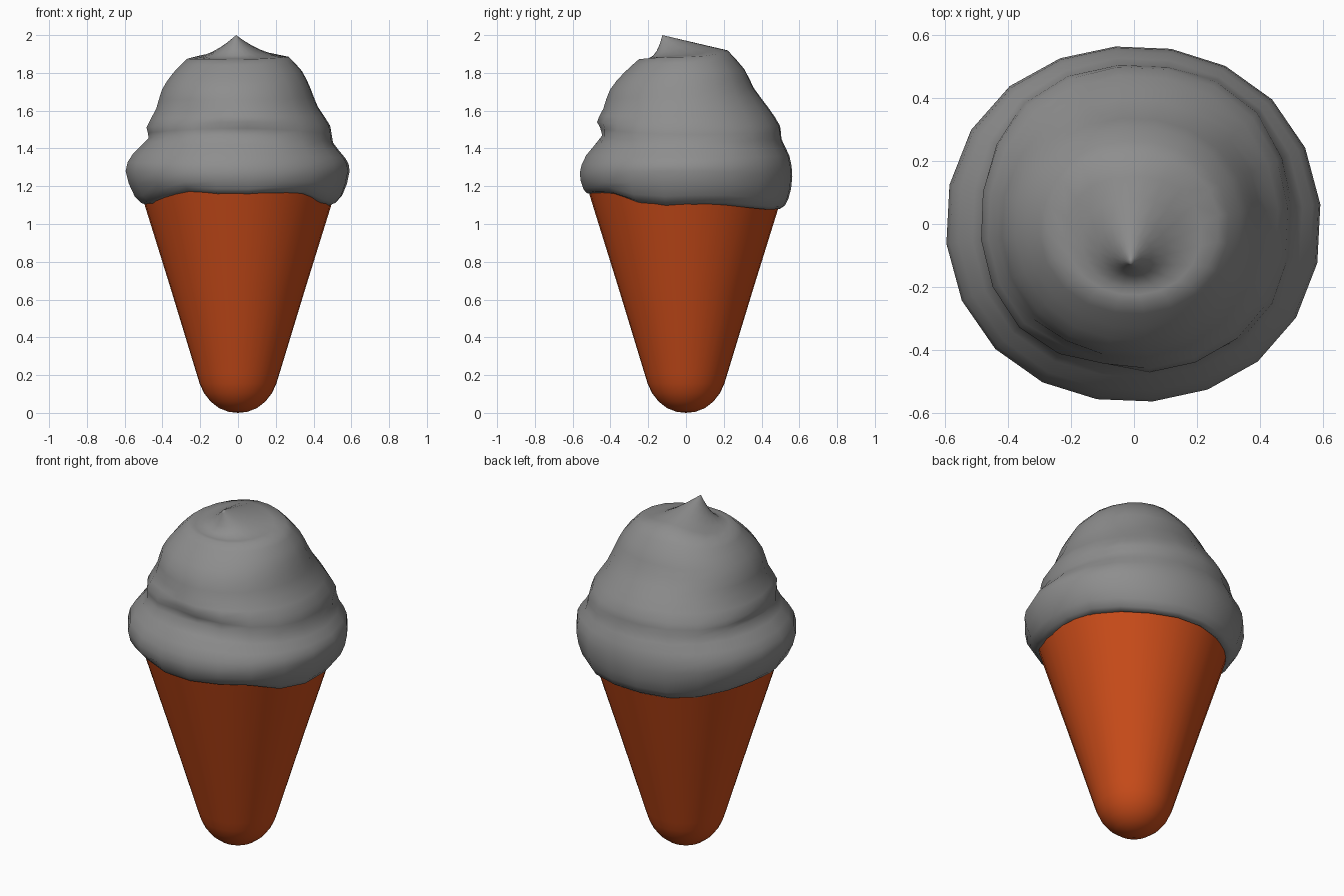
import bpy, bmesh, math
from mathutils import Vector

if "Cube" in bpy.data.objects:
    bpy.data.objects.remove(bpy.data.objects["Cube"])


def build(name, rings, color, end_low=None, end_high=None):
    """Skin a stack of vertex rings, optionally closing each end to a point."""
    bm = bmesh.new()
    loops = [[bm.verts.new(p) for p in ring] for ring in rings]
    n = len(rings[0])
    for a, b in zip(loops, loops[1:]):
        for i in range(n):
            j = (i + 1) % n
            bm.faces.new((a[i], a[j], b[j], b[i]))
    for loop, point in ((loops[0], end_low), (loops[-1], end_high)):
        if point is not None:
            c = bm.verts.new(point)
            for i in range(n):
                bm.faces.new((loop[i], loop[(i + 1) % n], c))
    bmesh.ops.recalc_face_normals(bm, faces=bm.faces)
    for f in bm.faces:
        f.smooth = True
    mesh = bpy.data.meshes.new(name)
    bm.to_mesh(mesh)
    bm.free()
    mat = bpy.data.materials.new(name + "_color")
    mat.diffuse_color = (*color, 1)
    mat.use_nodes = True
    mat.node_tree.nodes["Principled BSDF"].inputs["Base Color"].default_value = mat.diffuse_color
    mesh.materials.append(mat)
    obj = bpy.data.objects.new(name, mesh)
    bpy.context.collection.objects.link(obj)
    return obj


def refine(points):
    """Insert a Catmull-Rom midpoint between profile points."""
    out = []
    for i in range(len(points) - 1):
        p0, p1 = points[max(i - 1, 0)], points[i]
        p2, p3 = points[i + 1], points[min(i + 2, len(points) - 1)]
        out += [p1, (9 * (p1 + p2) - p0 - p3) / 16]
    return out + [points[-1]]


# Cone: lathed profile with a rounded foot
profile = [(.05, .006), (.1, .025), (.145, .06), (.18, .105), (.203, .155),
           (.22, .21), (.36, .67), (.497, 1.11), (.518, 1.18)]
rings = [[(r * math.cos(k * math.tau / 36), r * math.sin(k * math.tau / 36), z)
          for k in range(36)] for r, z in profile]
build("cone", rings, (0.59, 0.072, 0.01), end_low=(0, 0, 0))

# Cream: silhouette profiles (radius, height) facing right, back, left, front
SIDES = [
    [(.43, 1.14), (.49, 1.10), (.555, 1.15), (.594, 1.28), (.57, 1.35), (.505, 1.43),
     (.49, 1.52), (.425, 1.62), (.385, 1.72), (.34, 1.81), (.27, 1.885)],
    [(.43, 1.13), (.50, 1.075), (.545, 1.13), (.565, 1.25), (.55, 1.36), (.507, 1.45),
     (.50, 1.52), (.435, 1.62), (.36, 1.72), (.31, 1.82), (.22, 1.92)],
    [(.43, 1.14), (.48, 1.10), (.55, 1.15), (.598, 1.28), (.56, 1.37), (.475, 1.455),
     (.487, 1.51), (.435, 1.61), (.405, 1.71), (.345, 1.80), (.27, 1.875)],
    [(.45, 1.20), (.51, 1.165), (.545, 1.19), (.565, 1.27), (.53, 1.365), (.447, 1.47),
     (.473, 1.54), (.44, 1.61), (.405, 1.71), (.33, 1.80), (.25, 1.872)],
]
SIDES = [refine([Vector(p) for p in s]) for s in SIDES]
N = 20
TIP = Vector((-.01, -.125, 2.0))
angles = [math.radians(6) + k * math.tau / N for k in range(N)]


def cream_point(level, a):
    q = a / (math.pi / 2)
    i = int(q) % 4
    w = math.sin((q - int(q)) * math.pi / 2) ** 2
    r, z = SIDES[i][level].lerp(SIDES[(i + 1) % 4][level], w)
    diagonal = math.sin(2 * a) ** 2
    r *= 1 + .015 * diagonal
    # groove between the two layers fades at the diagonals
    r += .022 * diagonal * math.exp(-((z - 1.46) / .04) ** 2)
    # wavy lower edge, lifted either side of the front
    if level < 5:
        d = abs(math.degrees(a) - 270)
        z += .006 * math.sin(5 * a) + .022 * math.exp(-((d - 37) / 12) ** 2)
    # diagonal fold in the front
    u = (a - math.radians(250)) / .3
    v = (z - 1.55 + .05 * u) / .045
    r -= .03 * math.exp(-u * u - v * v)
    return Vector((r * math.cos(a), r * math.sin(a), z))


rings = [[cream_point(l, a) for a in angles] for l in range(len(SIDES[0]))]

# Top of the cream drawn up into an off-centre peak with a ridge behind it
rim = rings[-1]
for t in (.2, .4, .6, .76, .88, .96):
    ring = []
    for a, p in zip(angles, rim):
        q = p.lerp(TIP, t)
        q.z = p.z + (TIP.z - p.z) * t ** (2.4 - 1.4 * math.sin(a))
        ring.append(q)
    rings.append(ring)
build("ice_cream", rings, (0.27, 0.27, 0.27), end_high=TIP)
